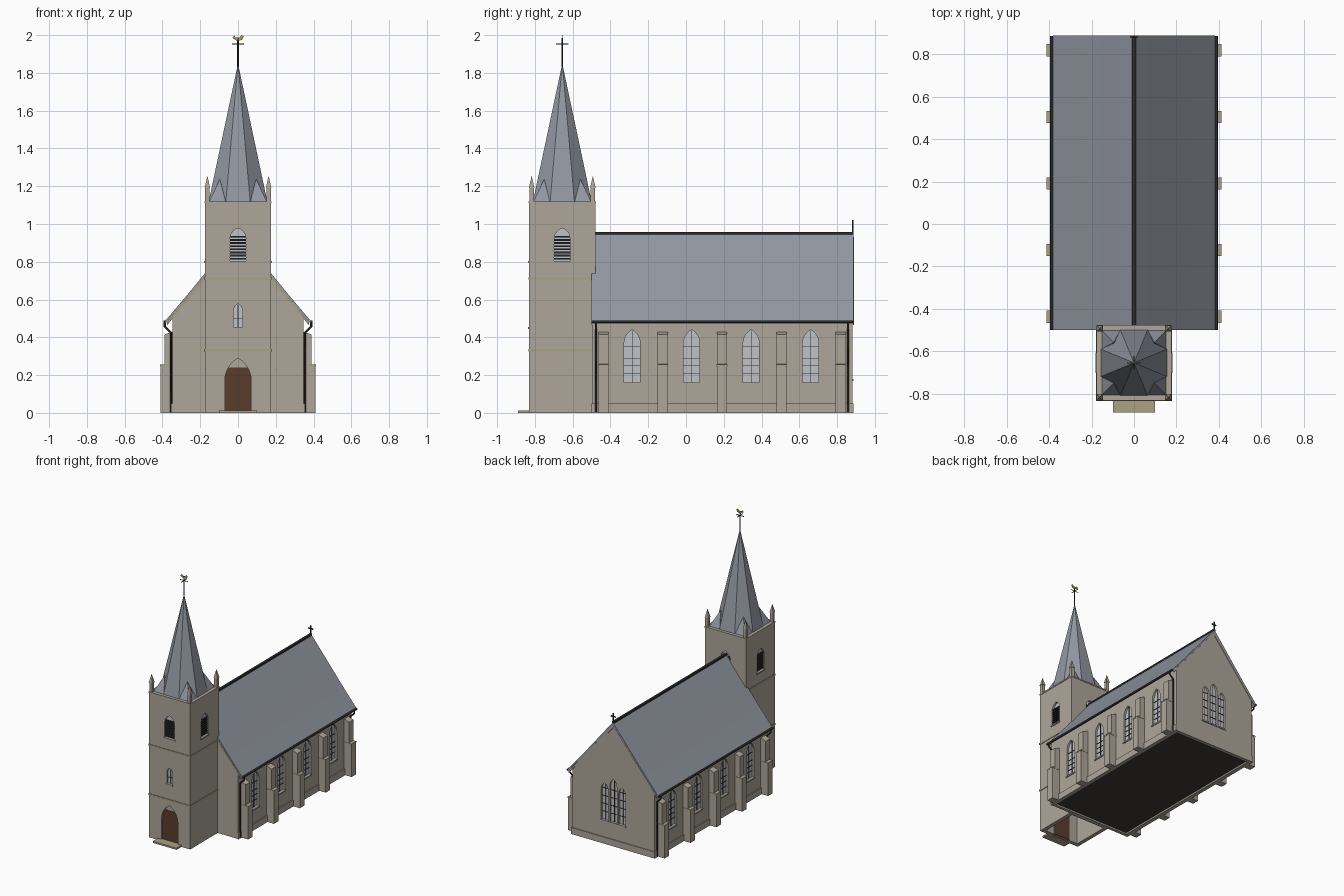
import bpy, bmesh, math
from mathutils import Matrix, Vector

if "Cube" in bpy.data.objects:
    bpy.data.objects.remove(bpy.data.objects["Cube"])

COL = {"stone": (.42, .38, .32), "slate": (.29, .31, .36), "glass": (.52, .54, .57),
       "wood": (.10, .045, .025), "trim": (.40, .36, .23), "iron": (.025, .025, .025),
       "floor": (.05, .045, .04), "gold": (.45, .33, .12)}
MATS = {}
for k, c in COL.items():
    MATS[k] = bpy.data.materials.new(k)
    MATS[k].diffuse_color = (*c, 1)


def finish(name, bm, mat):
    bmesh.ops.recalc_face_normals(bm, faces=bm.faces)
    me = bpy.data.meshes.new(name)
    bm.to_mesh(me)
    bm.free()
    me.materials.append(MATS[mat])
    ob = bpy.data.objects.new(name, me)
    bpy.context.collection.objects.link(ob)
    return ob


def add_prism(bm, pts, d0, d1, M):
    """Extrude a (u, z) outline from depth d0 to d1; local -y is outward."""
    f = bm.faces.new([bm.verts.new(M @ Vector((u, -d0, z))) for u, z in pts])
    r = bmesh.ops.extrude_face_region(bm, geom=[f])
    off = M.to_3x3() @ Vector((0, d0 - d1, 0))
    bmesh.ops.translate(bm, vec=off, verts=[v for v in r["geom"] if isinstance(v, bmesh.types.BMVert)])


def prism(name, pts, d0, d1, mat, M=Matrix()):
    bm = bmesh.new()
    add_prism(bm, pts, d0, d1, M)
    return finish(name, bm, mat)


def rect(u0, u1, z0, z1):
    return [(u0, z0), (u1, z0), (u1, z1), (u0, z1)]


def box(name, x0, x1, y0, y1, z0, z1, mat):
    return prism(name, rect(x0, x1, z0, z1), -y0, -y1, mat)


def lancet(w, z0, z1, rise, u=0, n=6):
    """Pointed-arch outline with half width w."""
    r = (w * w + rise * rise) / (2 * w)
    top = math.asin(min(1, rise / r))
    right = [(w - r + r * math.cos(top * i / n), z1 - rise + r * math.sin(top * i / n)) for i in range(n + 1)]
    left = [(-x, z) for x, z in reversed(right[:-1])]
    return [(u + x, z) for x, z in [(-w, z0), (w, z0)] + right + left]


def tube(name, pts, r, mat):
    cu = bpy.data.curves.new(name, 'CURVE')
    cu.dimensions = '3D'
    cu.bevel_depth, cu.bevel_resolution, cu.use_fill_caps = r, 1, True
    sp = cu.splines.new('POLY')
    sp.points.add(len(pts) - 1)
    for p, q in zip(sp.points, pts):
        p.co = (*q, 1)
    ob = bpy.data.objects.new(name, cu)
    bpy.context.collection.objects.link(ob)
    cu.materials.append(MATS[mat])
    bpy.ops.object.select_all(action='DESELECT')
    bpy.context.view_layer.objects.active = ob
    ob.select_set(True)
    bpy.ops.object.convert(target='MESH')


def carve(ob, cut_bm):
    cut = finish(ob.name + "_cutter", cut_bm, "stone")
    cut.hide_render = True
    m = ob.modifiers.new("openings", 'BOOLEAN')
    m.operation, m.solver, m.object = 'DIFFERENCE', 'EXACT', cut
    bpy.context.view_layer.objects.active = ob
    bpy.ops.object.modifier_apply(modifier=m.name)
    bpy.data.objects.remove(cut)


def wall(x, y, deg):
    return Matrix.Translation((x, y, 0)) @ Matrix.Rotation(math.radians(deg), 4, 'Z')


def window(name, cutter, M, w, z0, z1, rise, u=0, bars=()):
    """Recess, pane, sill and glazing bars."""
    out = lancet(w, z0, z1, rise, u)
    add_prism(cutter, out, -.02, .03, M)
    prism(name + "_glass", out, -.024, -.015, "glass", M)
    prism(name + "_sill", rect(u - w - .006, u + w + .006, z0 - .01, z0), -.01, .006, "stone", M)
    if bars:
        bm = bmesh.new()
        add_prism(bm, rect(u - .0015, u + .0015, z0, z1 - .004), -.016, -.011, M)
        for z in bars:
            add_prism(bm, rect(u - w, u + w, z - .0015, z + .0015), -.016, -.011, M)
        finish(name + "_bars", bm, "iron")


# nave body with gables
Y0, Y1, W = -.497, .882, .348
nave = prism("nave_walls", [(-W, 0), (W, 0), (W, .515), (0, .932), (-W, .515)], -Y0, -Y1, "stone")
cut = bmesh.new()
for s in (1, -1):
    for i in range(4):
        y = -.285 + .315 * i
        window("side_window", cut, wall(s * W, y, 90 * s), .0425, .16, .44, .072, bars=(.21, .25, .29, .35))
back = wall(0, Y1, 180)
for u, top in ((-.074, .465), (0, .51), (.074, .465)):
    window("back_window", cut, back, .029, .18, top, .05, u, bars=(.24, .30, .36, .42))
add_prism(cut, rect(-.325, .325, -.05, .02), .475, -.86, Matrix())
carve(nave, cut)
box("nave_floor", -.33, .33, -.48, .865, .012, .03, "floor")

# plinth
for s in (1, -1):
    box("side_plinth", s * .34, s * .356, -.5, .888, 0, .05, "stone")
box("back_plinth", -.356, .356, .875, .888, 0, .05, "stone")

# roof, ridge and verge trims
slope = [(.383, .490), (.275, .617), (.17, .745), (.06, .88), (0, .952)]
outer = slope + [(-x, z) for x, z in reversed(slope[:-1])]
inner = [(-.383, .474), (0, .93), (.383, .474)]
prism("roof", outer + inner, .5, -.888, "slate")
box("ridge", -.009, .009, -.49, .888, .945, .958, "iron")
for y in (-.5, .886):
    for s in (1, -1):
        prism("verge_trim", [(s * .375, .465), (s * .375, .482), (0, .93), (0, .908)], -y - .003, -y + .001,
              "trim" if y < 0 else "stone")

# buttresses, gutters, downpipes
for s in (1, -1):
    for i in range(5):
        M = wall(0, -.437 + .314 * i, 90 * s)
        prof = [(.34, 0), (.411, 0), (.411, .247), (.39, .258), (.39, .415), (.34, .432)]
        prism("buttress", [(s * x, z) for x, z in prof], -M.translation.y + .027, -M.translation.y - .027, "stone")
        prism("buttress_band", rect(-.029, .029, .247, .255), .34, .4125, "trim", M)
    tube("gutter", [(s * .388, -.5, .483), (s * .388, .886, .483)], .008, "iron")
    for y in (-.477, .858):
        tube("downpipe", [(s * .388, y, .48), (s * .388, y, .458), (s * .355, y, .425), (s * .355, y, .005)],
             .006, "iron")

# tower
TY, H = -.655, .175
tower = box("tower", -H, H, TY - H, TY + H, 0, 1.12, "stone")
cut = bmesh.new()
front = wall(0, TY - H, 0)
for k in range(4):
    R = Matrix.Rotation(math.pi / 2 * k, 4, 'Z')
    M = Matrix.Translation((0, TY, 0)) @ R @ Matrix.Translation((0, -H, 0))
    window("belfry", cut, M, .043, .805, .978, .06)
    bm = bmesh.new()
    for i in range(8):
        z = .812 + .0165 * i
        add_prism(bm, rect(-.043, .043, z, z + .009), -.018, -.004, M)
    finish("belfry_louvres", bm, "iron")
window("front_window", cut, front, .024, .455, .578, .04, bars=(.50,))
door = lancet(.07, 0, .29, .12)
add_prism(cut, [(u, z if z > 0 else -.03) for u, z in door], -.025, .03, front)
add_prism(cut, rect(-.145, .145, -.05, .3), -TY + .145, -TY - .145, Matrix())
carve(tower, cut)
prism("tympanum", door, -.034, -.02, "stone", front)
prism("door", [(u, min(z, .25)) for u, z in lancet(.07, 0, .29, .12) if z <= .25], -.036, -.016, "wood", front)
prism("door_gap", rect(-.001, .001, .01, .25), -.018, -.015, "iron", front)
box("door_step", -.1, .1, -.89, -.82, 0, .013, "trim")
for z in (.325, .705):
    box("string_course", -H - .004, H + .004, TY - H - .004, TY + H + .004, z, z + .013, "trim")
box("tower_cap", -H - .003, H + .003, TY - H - .003, TY + H + .003, 1.11, 1.12, "stone")


# spire: octagonal cone with corner broaches
def hull(name, pts, mat):
    bm = bmesh.new()
    for p in pts:
        bm.verts.new(p)
    bmesh.ops.convex_hull(bm, input=bm.verts)
    return finish(name, bm, mat)


R8 = .155 / math.cos(math.pi / 8)
ring = [(R8 * math.cos(a), TY + R8 * math.sin(a), 1.12) for a in [math.pi / 8 + math.pi / 4 * i for i in range(8)]]
hull("spire", ring + [(0, TY, 1.85)], "slate")
for sx in (1, -1):
    for sy in (1, -1):
        P = lambda x, y, z: (sx * x, TY + sy * y, z)
        hull("broach", [P(.152, .152, 1.12), P(.152, .066, 1.12), P(.066, .152, 1.12), P(.06, .06, 1.12),
                        P(.096, .096, 1.238)], "slate")
        sq = lambda h, z: [P(.162 + i * h, .162 + j * h, z) for i in (1, -1) for j in (1, -1)]
        hull("pinnacle_shaft", sq(.012, 1.11) + sq(.012, 1.19), "stone")
        hull("pinnacle_cap", sq(.015, 1.19) + [P(.162, .162, 1.255)], "stone")

# weather vane
tube("vane_rod", [(0, TY, 1.83), (0, TY, 1.985)], .004, "iron")
tube("vane_arm_x", [(-.032, TY, 1.953), (.032, TY, 1.953)], .0025, "iron")
tube("vane_arm_y", [(0, TY - .032, 1.953), (0, TY + .032, 1.953)], .0025, "iron")
bird = [(-.03, 1.985), (-.02, 1.998), (-.012, 1.988), (.008, 1.987), (.018, 2.0), (.03, 1.993),
        (.022, 1.975), (.006, 1.971), (-.012, 1.973)]
prism("vane_bird", bird, -TY - .002, -TY + .002, "gold")

# ridge cross at the back
box("cross_post", -.004, .004, .88, .888, .945, 1.02, "iron")
box("cross_arm", -.02, .02, .88, .888, .992, 1.0, "iron")

for m in bpy.data.materials:
    if m.users and not m.is_grease_pencil:
        m.use_nodes = True
        m.node_tree.nodes["Principled BSDF"].inputs["Base Color"].default_value = m.diffuse_color
